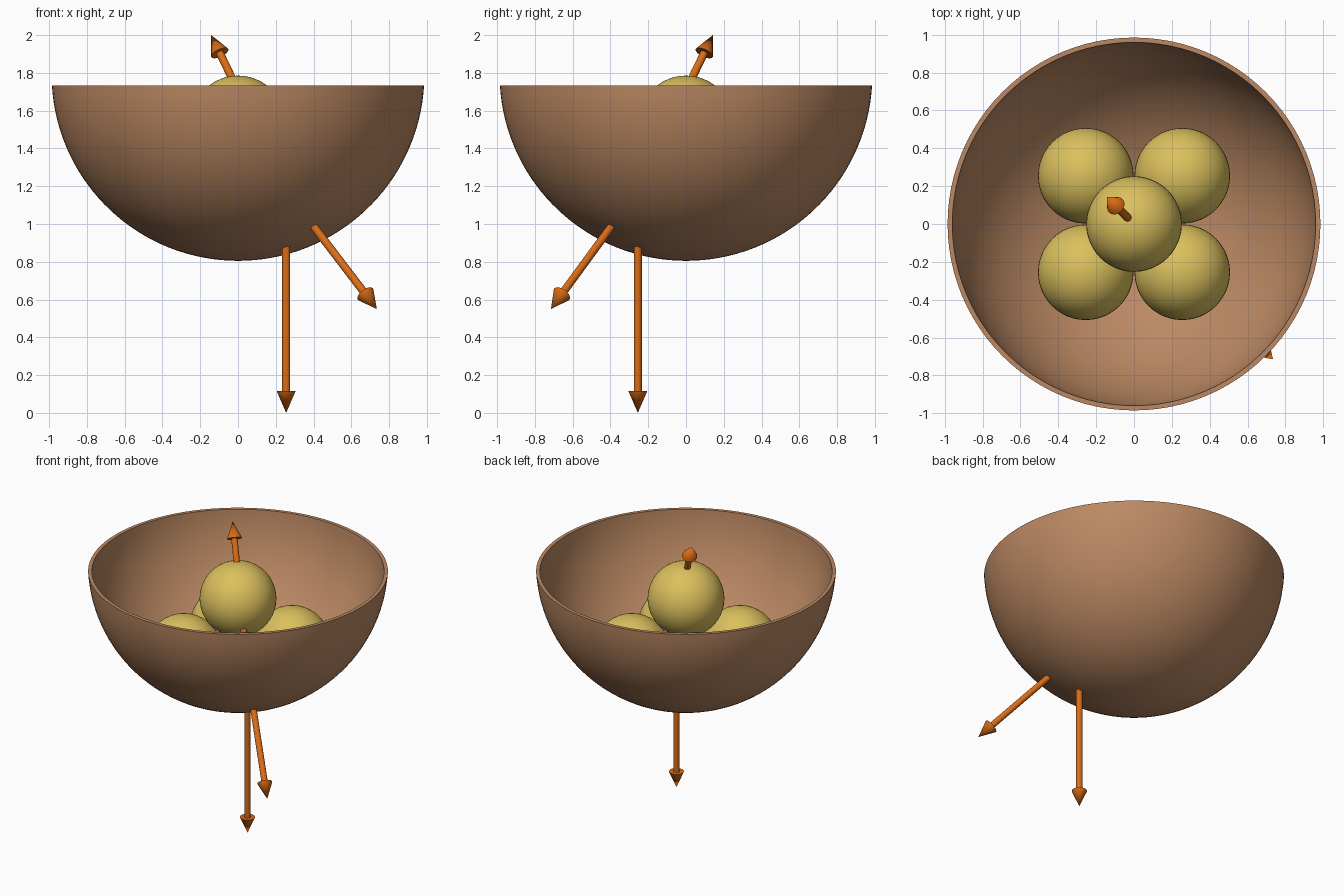
import bpy, bmesh, math
from mathutils import Vector

if "Cube" in bpy.data.objects:
    bpy.data.objects.remove(bpy.data.objects["Cube"])


def material(name, rgb):
    m = bpy.data.materials.new(name)
    m.diffuse_color = (*rgb, 1)
    m.use_nodes = True
    m.node_tree.nodes["Principled BSDF"].inputs["Base Color"].default_value = m.diffuse_color
    return m


BROWN = material("bowl brown", (0.50, 0.25, 0.125))
YELLOW = material("ball yellow", (0.71, 0.53, 0.11))
ORANGE = material("arrow orange", (0.70, 0.15, 0.008))


def lathe(name, profile, mat, segments, location=(0, 0, 0), direction=(0, 0, 1), angle=35):
    """Spin a (radius, height) profile about its axis, then aim the axis."""
    bm = bmesh.new()
    verts = [bm.verts.new((r, 0, z)) for r, z in profile]
    edges = [bm.edges.new(pair) for pair in zip(verts, verts[1:])]
    bmesh.ops.spin(bm, geom=verts + edges, axis=(0, 0, 1), cent=(0, 0, 0),
                   angle=2 * math.pi, steps=segments)
    bmesh.ops.remove_doubles(bm, verts=bm.verts, dist=1e-5)
    bmesh.ops.recalc_face_normals(bm, faces=bm.faces)
    mesh = bpy.data.meshes.new(name)
    bm.to_mesh(mesh)
    bm.free()
    mesh.materials.append(mat)
    ob = bpy.data.objects.new(name, mesh)
    bpy.context.collection.objects.link(ob)
    ob.location = location
    ob.rotation_euler = Vector(direction).to_track_quat('Z', 'Y').to_euler()
    bpy.ops.object.select_all(action='DESELECT')
    ob.select_set(True)
    bpy.context.view_layer.objects.active = ob
    bpy.ops.object.shade_smooth_by_angle(angle=math.radians(angle))
    return ob


def arc(radius, top, n=32):
    """Profile of a spherical cap from its bottom pole up to height top."""
    end = math.acos(-top / radius)
    return [(radius * math.sin(end * i / n), -radius * math.cos(end * i / n))
            for i in range(n + 1)]


# Bowl: hollow, nearly half a sphere, with a flat rim
lathe("bowl", arc(0.987, -0.06) + arc(0.962, -0.06)[::-1], BROWN, 96, (0, 0, 1.792))

# Balls: four in a square and one resting on top
R = 0.2525
ball_profile = arc(R, R, 24)
spots = {"front_left": (-1, -1), "front_right": (1, -1),
         "back_left": (-1, 1), "back_right": (1, 1)}
for label, (sx, sy) in spots.items():
    lathe("ball_" + label, ball_profile, YELLOW, 48, (sx * 0.255, sy * 0.255, 1.178))
lathe("ball_top", ball_profile, YELLOW, 48, (0, 0, 1.533))

# Force arrows, all starting at the centre of the front right ball
start = Vector((0.255, -0.255, 1.178))
tips = {"down": (0.255, -0.255, 0.0),
        "outward": (0.735, -0.715, 0.55),
        "upward": (-0.142, 0.142, 2.0)}
for label, tip in tips.items():
    d = Vector(tip) - start
    L = d.length
    lathe("arrow_" + label,
          [(0, 0), (0.021, 0), (0.021, L - 0.115), (0.05, L - 0.115), (0, L)],
          ORANGE, 24, start, d)
